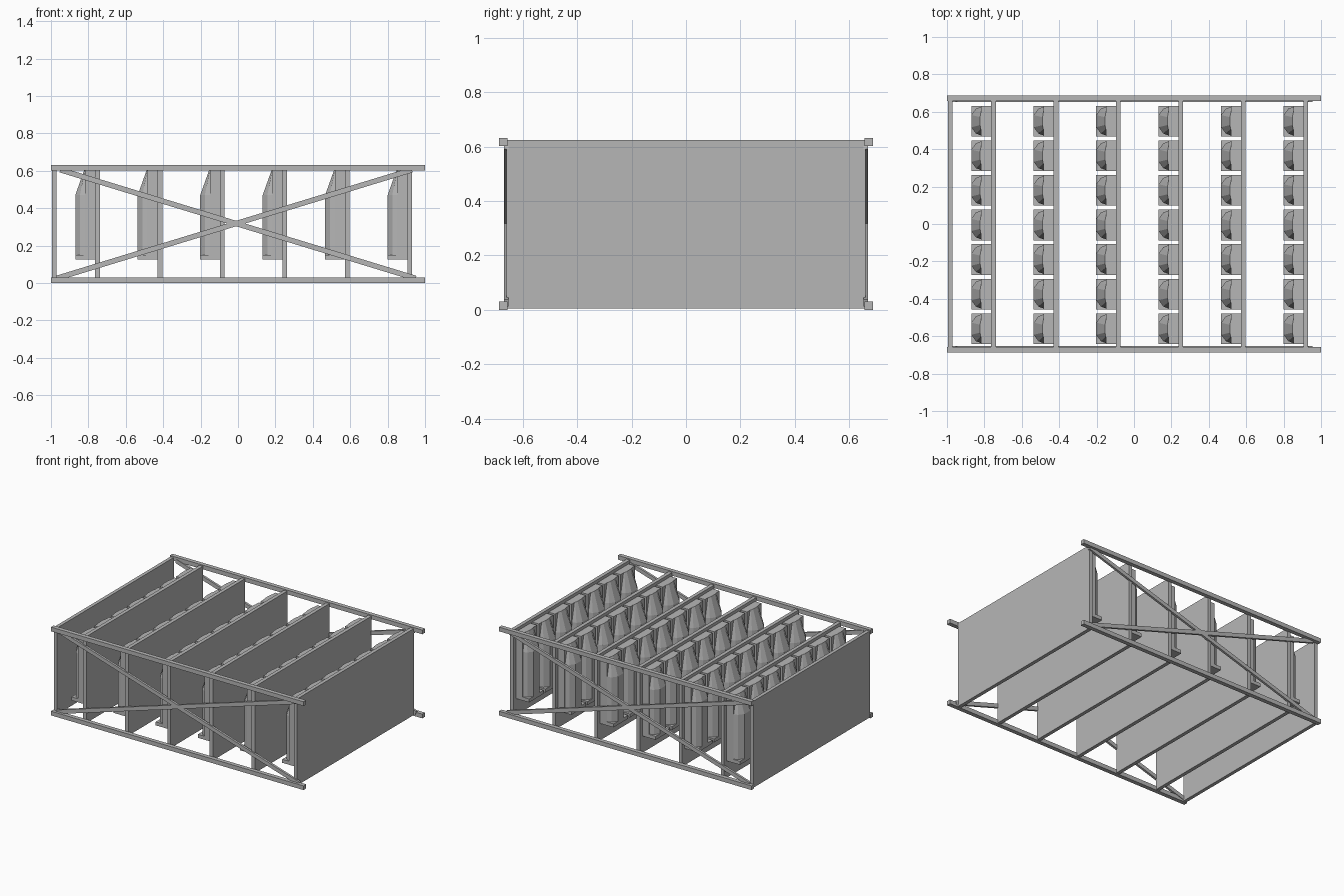
import bpy, bmesh, math
from mathutils import Matrix

cube = bpy.data.objects.get("Cube")
if cube:
    bpy.data.objects.remove(cube, do_unlink=True)

grey = bpy.data.materials.new("plain_grey")
grey.use_nodes = True
COLOUR = (0.47, 0.47, 0.47, 1)
grey.diffuse_color = COLOUR
next(n for n in grey.node_tree.nodes if n.type == 'BSDF_PRINCIPLED').inputs["Base Color"].default_value = COLOUR


def finish(name, bm):
    bmesh.ops.recalc_face_normals(bm, faces=bm.faces)
    mesh = bpy.data.meshes.new(name)
    bm.to_mesh(mesh)
    bm.free()
    mesh.materials.append(grey)
    obj = bpy.data.objects.new(name, mesh)
    bpy.context.collection.objects.link(obj)
    return obj


def add_box(bm, x0, x1, y0, y1, z0, z1):
    m = Matrix.Translation(((x0 + x1) / 2, (y0 + y1) / 2, (z0 + z1) / 2))
    m = m @ Matrix.Diagonal((x1 - x0, y1 - y0, z1 - z0, 1))
    bmesh.ops.create_cube(bm, size=1, matrix=m)


def box(name, *limits):
    bm = bmesh.new()
    add_box(bm, *limits)
    return finish(name, bm)


def loft(bm, sections):
    """Skin a stack of equal-length closed sections and cap both ends."""
    rings = [[bm.verts.new(p) for p in s] for s in sections]
    n = len(rings[0])
    for low, high in zip(rings, rings[1:]):
        for i in range(n):
            j = (i + 1) % n
            bm.faces.new((low[i], low[j], high[j], high[i]))
    bm.faces.new(rings[0][::-1])
    bm.faces.new(rings[-1])


def brace(name, xa, za, xb, zb, y):
    length = math.hypot(xb - xa, zb - za)
    m = Matrix.Translation(((xa + xb) / 2, y, (za + zb) / 2))
    m = m @ Matrix.Rotation(-math.atan2(zb - za, xb - xa), 4, 'Y')
    m = m @ Matrix.Diagonal((length, 0.016, 0.028, 1))
    bm = bmesh.new()
    bmesh.ops.create_cube(bm, size=1, matrix=m)
    finish(name, bm)


# Long rails and crossed braces on the front and back
for side, s in (("front", -1), ("back", 1)):
    y0, y1 = sorted((s * 0.657, s * 0.687))
    box(side + "_bottom_rail", -1, 1, y0, y1, 0.0, 0.03)
    box(side + "_top_rail", -1, 1, y0, y1, 0.602, 0.632)
    brace(side + "_rising_brace", -0.97, 0.025, 0.93, 0.605, s * 0.661)
    brace(side + "_falling_brace", -0.95, 0.605, 0.95, 0.025, s * 0.661)

# Upright panels
box("end_panel", -0.995, -0.97, -0.66, 0.66, 0.005, 0.624)
panel_faces = [-0.765 + 0.334 * i for i in range(6)]
for i, x in enumerate(panel_faces):
    box(f"divider_panel_{i + 1}", x, x + 0.026, -0.66, 0.66, 0.005, 0.624)

# Storage unit: back box, bottom ledge and a faceted bulging front
bm = bmesh.new()
HALF = 0.082
add_box(bm, -0.052, 0.0, -HALF, HALF, 0.125, 0.602)
add_box(bm, -0.105, -0.05, -HALF, HALF, 0.125, 0.15)


def bulge(depth, half, z):
    arc = [(0, -1), (0.55, -0.85), (1, -0.42), (1, 0.42), (0.55, 0.85), (0, 1)]
    return [(-0.05 - depth * d, half * w, z) for d, w in arc]


loft(bm, [bulge(0.055, 0.078, 0.148), bulge(0.055, 0.078, 0.47),
          bulge(0.008, 0.05, 0.602)])
unit = finish("storage_unit", bm)

# Seven units on the right-hand face of each divider
first = True
for x in panel_faces:
    for k in range(7):
        obj = unit
        if not first:
            obj = unit.copy()
            bpy.context.collection.objects.link(obj)
        first = False
        obj.location = (x, 0.55 - 0.185 * k, 0)
